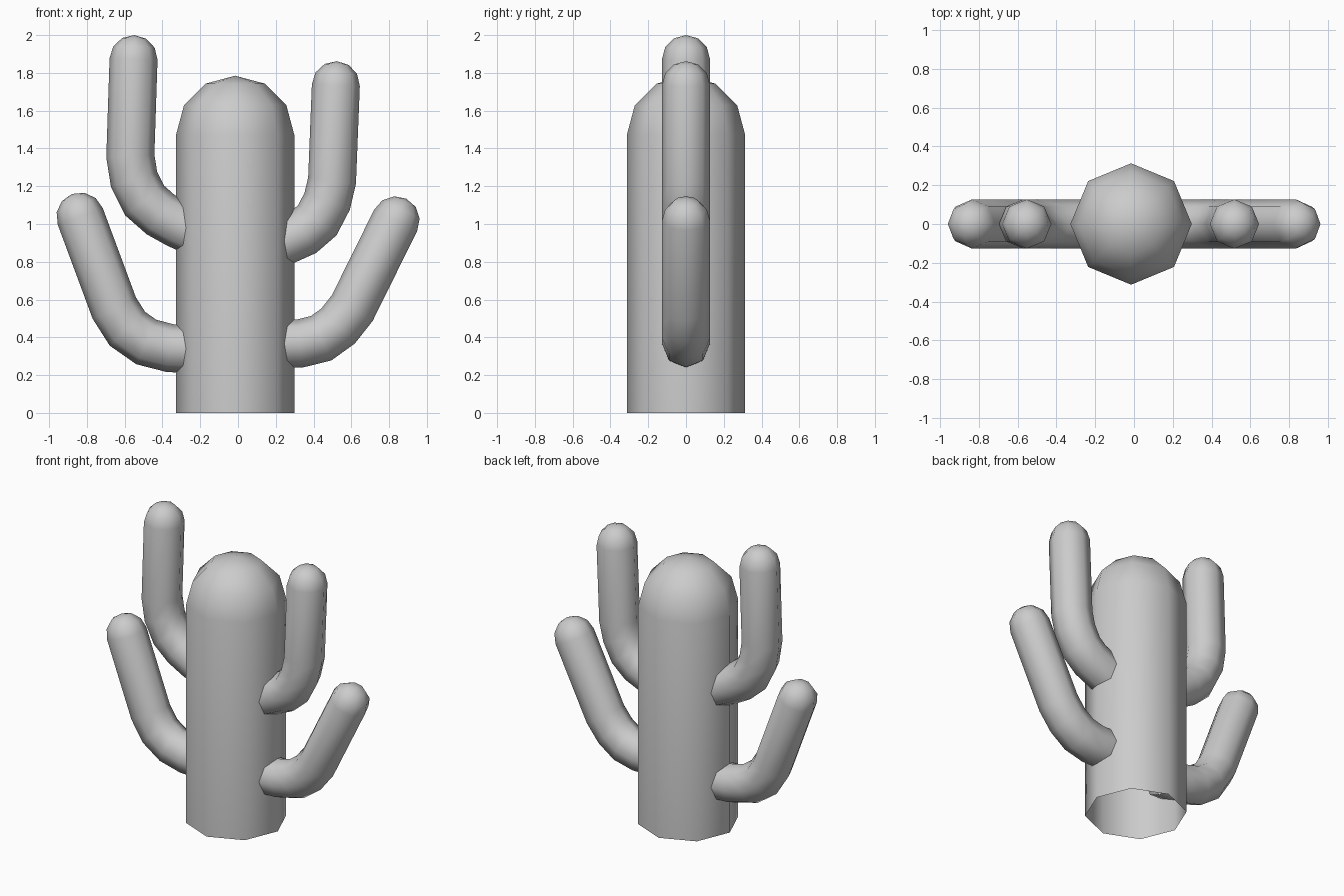
import bpy, bmesh, math
from mathutils import Vector

if "Cube" in bpy.data.objects:
    bpy.data.objects.remove(bpy.data.objects["Cube"])

SIDES = 8
Y = Vector((0, 1, 0))


def tube(name, path, radius):
    """Eight-sided tube along a path in the XZ plane, open start, domed end."""
    pts = [Vector((x, 0, z)) for x, z in path]
    dirs = [(b - a).normalized() for a, b in zip(pts, pts[1:])]
    rings = []  # centre, in-plane normal, in-plane radius, y radius
    for i, p in enumerate(pts):
        d0, d1 = dirs[max(i - 1, 0)], dirs[min(i, len(dirs) - 1)]
        t = (d0 + d1).normalized()
        rings.append((p, Y.cross(t), radius / t.dot(d1), radius))
    end, d = pts[-1], dirs[-1]
    for a in (math.radians(30), math.radians(60)):
        r = radius * math.cos(a)
        rings.append((end + d * radius * math.sin(a), Y.cross(d), r, r))

    bm = bmesh.new()
    loops = []
    for c, n, rn, ry in rings:
        loops.append([bm.verts.new(c + n * rn * math.cos(k * math.tau / SIDES)
                                   + Y * ry * math.sin(k * math.tau / SIDES))
                      for k in range(SIDES)])
    for lo, hi in zip(loops, loops[1:]):
        for k in range(SIDES):
            j = (k + 1) % SIDES
            bm.faces.new((lo[k], lo[j], hi[j], hi[k]))
    tip = bm.verts.new(end + d * radius)
    for k in range(SIDES):
        bm.faces.new((loops[-1][k], loops[-1][(k + 1) % SIDES], tip))
    bmesh.ops.recalc_face_normals(bm, faces=bm.faces[:])
    for f in bm.faces:
        f.smooth = True
    mesh = bpy.data.meshes.new(name)
    bm.to_mesh(mesh)
    bm.free()
    obj = bpy.data.objects.new(name, mesh)
    bpy.context.collection.objects.link(obj)
    return obj


# Trunk, open underneath
tube("trunk", [(-0.015, 0), (-0.015, 1.472)], 0.313)

# Arms, from inside the trunk out to the tip
arms = {
    "upper_left_arm": [(-0.2, 0.945), (-0.32, 1.0), (-0.41, 1.05), (-0.495, 1.125),
                       (-0.55, 1.235), (-0.57, 1.36), (-0.553, 1.873)],
    "lower_left_arm": [(-0.2, 0.335), (-0.36, 0.343), (-0.485, 0.375), (-0.585, 0.445),
                       (-0.655, 0.555), (-0.835, 1.04)],
    "upper_right_arm": [(0.2, 0.89), (0.345, 0.955), (0.42, 1.02), (0.472, 1.12),
                        (0.498, 1.23), (0.518, 1.735)],
    "lower_right_arm": [(0.2, 0.365), (0.33, 0.368), (0.44, 0.395), (0.53, 0.46),
                        (0.605, 0.555), (0.835, 1.02)],
}
for name, path in arms.items():
    tube(name, path, 0.127)
